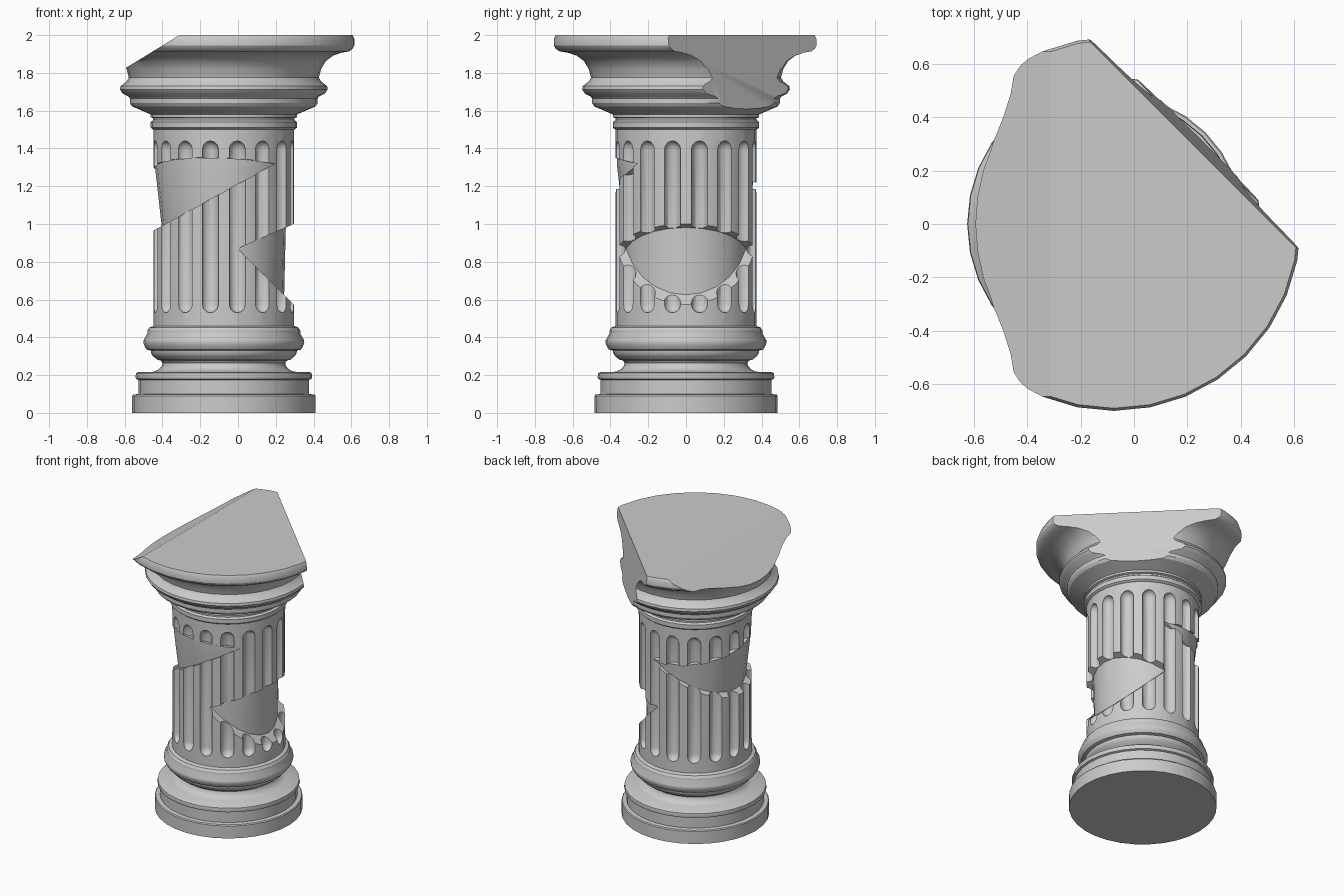
import bpy, bmesh, math
from mathutils import Vector

if "Cube" in bpy.data.objects:
    bpy.data.objects.remove(bpy.data.objects["Cube"])

AXIS = Vector((-0.075, 0, 0))   # the broken column stands off-centre


def make_object(name, bm):
    bmesh.ops.remove_doubles(bm, verts=bm.verts, dist=1e-5)
    bmesh.ops.recalc_face_normals(bm, faces=bm.faces)
    mesh = bpy.data.meshes.new(name)
    bm.to_mesh(mesh)
    bm.free()
    obj = bpy.data.objects.new(name, mesh)
    bpy.context.collection.objects.link(obj)
    return obj


def add_lathe(bm, profile, sides, centre):
    """Closed turned solid from (radius, z) points, bottom to top."""
    rings = []
    for r, z in profile:
        rings.append([bm.verts.new(centre + Vector((r * math.cos(a), r * math.sin(a), z)))
                      for a in (2 * math.pi * i / sides for i in range(sides))])
    for lo, hi in zip(rings, rings[1:]):
        for i in range(sides):
            j = (i + 1) % sides
            bm.faces.new((lo[i], lo[j], hi[j], hi[i]))
    bm.faces.new(rings[0][::-1])
    bm.faces.new(rings[-1])


def lathe(name, profile, sides=32):
    bm = bmesh.new()
    add_lathe(bm, profile, sides, AXIS)
    return make_object(name, bm)


def prism(name, front, back):
    """Solid joining two matching polygons."""
    bm = bmesh.new()
    a = [bm.verts.new(p) for p in front]
    b = [bm.verts.new(p) for p in back]
    bm.faces.new(a)
    bm.faces.new(b[::-1])
    for i in range(len(a)):
        j = (i + 1) % len(a)
        bm.faces.new((a[i], a[j], b[j], b[i]))
    return make_object(name, bm)


def boolean(obj, cutter, operation='DIFFERENCE'):
    mod = obj.modifiers.new("cut", 'BOOLEAN')
    mod.operation = operation
    mod.solver = 'EXACT'
    mod.object = cutter
    bpy.context.view_layer.objects.active = obj
    bpy.ops.object.modifier_apply(modifier=mod.name)


# Stepped round plinth, neck and torus
base = lathe("base", [
    (.485, 0), (.485, .09), (.48, .097), (.452, .10), (.452, .175), (.465, .18),
    (.468, .19), (.465, .21), (.455, .216), (.37, .218), (.345, .23), (.328, .25),
    (.325, .265), (.335, .278), (.35, .28), (.375, .30), (.385, .315), (.387, .33),
    (.408, .335), (.418, .35), (.426, .37), (.425, .385), (.405, .42), (.405, .435),
    (.395, .452), (.372, .46), (.35, .47)])

# Shaft with sixteen round-ended flutes
shaft = lathe("shaft", [(.372, .455), (.372, 1.51)])
bm = bmesh.new()
R = .045
arc = [(R * math.cos(t), R * math.sin(t)) for t in (math.radians(d) for d in (0, 30, 60, 85))]
capsule = [(r, .575 - h) for r, h in reversed(arc)] + [(r, 1.395 + h) for r, h in arc]
for i in range(16):
    a = math.radians(11.25 + 22.5 * i)
    add_lathe(bm, capsule, 12, AXIS + Vector((math.cos(a), math.sin(a), 0)) * .372)
flutes = make_object("flute_cutter", bm)
boolean(shaft, flutes)

# Wedge-shaped chips: right side, and left side with a tilted roof
right_chip = prism("right_chip_cutter",
                   [(0, -.6, .87), (.6, -.6, 1.134), (.6, -.6, .27)],
                   [(0, .6, .87), (.6, .6, 1.134), (.6, .6, .27)])


def left_section(y):
    tip = (.115 - .175 * y) / .59     # where roof and floor planes meet
    far = -.7
    return [(tip - .075, y, 1.17 + .55 * tip),
            (far - .075, y, 1.17 + .55 * far),
            (far - .075, y, 1.285 - .04 * far - .175 * y)]


left_chip = prism("left_chip_cutter", left_section(-.6), left_section(.6))

# Plain inner stone showing inside each chip
cores = []
for side, cutter in (("right", right_chip), ("left", left_chip)):
    core = lathe(side + "_broken_core",
                 [(.317, .5), (.32, .65), (.328, .98), (.364, 1.3), (.37, 1.42)], 24)
    boolean(core, cutter, 'INTERSECT')
    boolean(shaft, cutter)
    cores.append(core)

# Capital: collar rings, bead, hollow and wide top slab
capital = lathe("capital", [
    (.35, 1.495), (.375, 1.50), (.387, 1.51), (.387, 1.54), (.374, 1.55), (.374, 1.56),
    (.387, 1.565), (.387, 1.58), (.41, 1.59), (.44, 1.603), (.485, 1.622), (.497, 1.64),
    (.497, 1.665), (.505, 1.675), (.535, 1.69), (.55, 1.712), (.547, 1.73), (.515, 1.755),
    (.503, 1.775), (.515, 1.82), (.54, 1.862), (.58, 1.892), (.625, 1.907), (.67, 1.914),
    (.69, 1.928), (.70, 1.945), (.70, 1.98), (.69, 2.0)])

# Large diagonal break at the back right, leaning slightly
n, t = Vector((1, 1, 0)).normalized(), Vector((-1, 1, 0)).normalized()
section = [(.464, 1.5), (.411, 2.1), (1.2, 2.1), (1.2, 1.5)]
diagonal = prism("diagonal_cutter", *[
    [AXIS + n * d + t * s + Vector((0, 0, z)) for d, z in section] for s in (-1.2, 1.2)])
boolean(capital, diagonal)

# Sloping break on the left of the slab
slope = [(-.147, 2.1), (-1.2, 2.1), (-1.2, 1.455)]
left_break = prism("left_break_cutter", *[[(x, y, z) for x, z in slope] for y in (-1, 1)])
boolean(capital, left_break)

for helper in (flutes, right_chip, left_chip, diagonal, left_break):
    bpy.data.objects.remove(helper)

# Soft turning, crisp breaks
bpy.ops.object.select_all(action='DESELECT')
for obj in [base, shaft, capital] + cores:
    obj.select_set(True)
bpy.context.view_layer.objects.active = shaft
bpy.ops.object.shade_smooth_by_angle(angle=math.radians(30))
